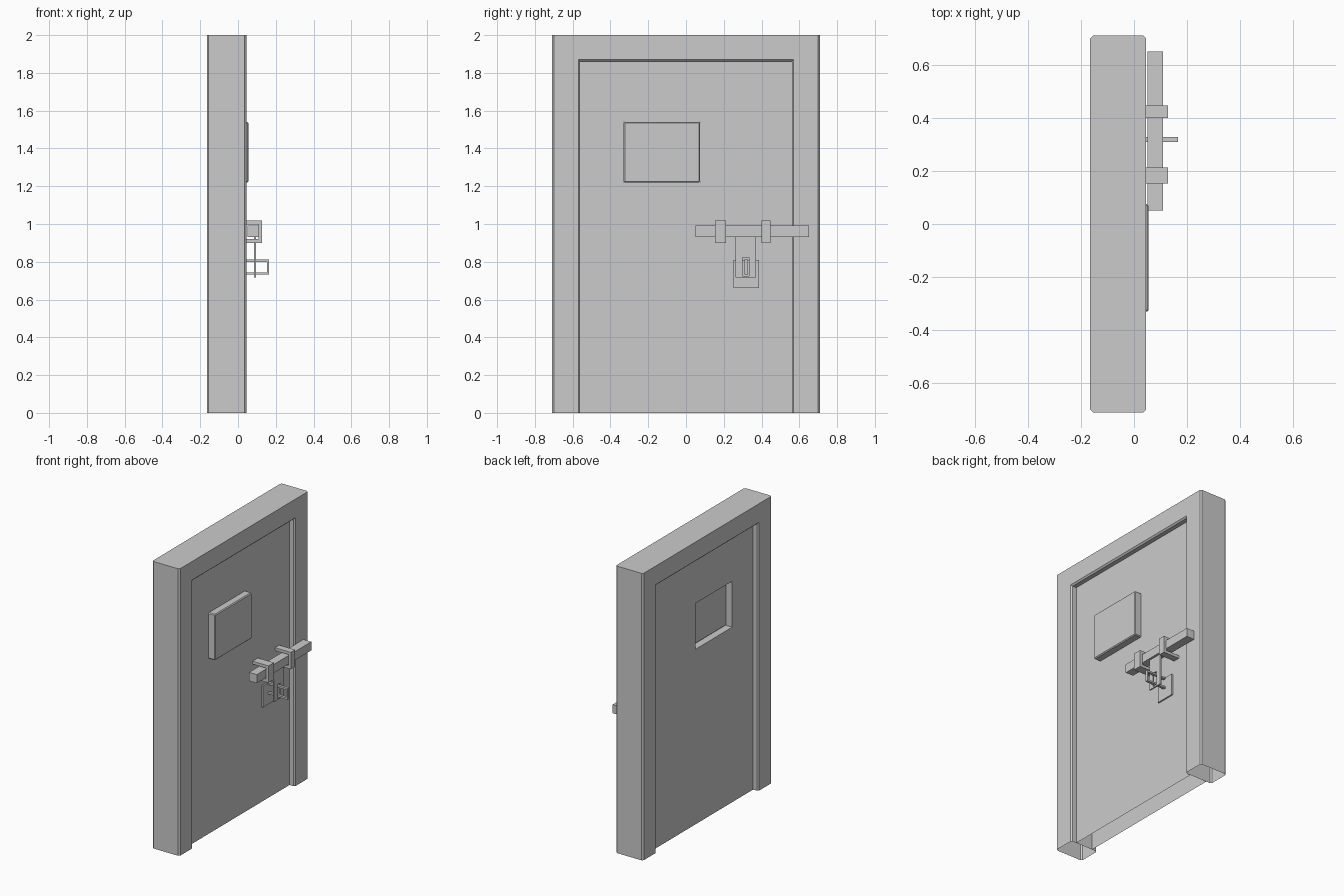
import bpy, bmesh

if "Cube" in bpy.data.objects:
    bpy.data.objects.remove(bpy.data.objects["Cube"])


def finish(name, bm):
    bmesh.ops.recalc_face_normals(bm, faces=bm.faces)
    mesh = bpy.data.meshes.new(name)
    bm.to_mesh(mesh)
    bm.free()
    ob = bpy.data.objects.new(name, mesh)
    bpy.context.collection.objects.link(ob)
    return ob


def rect(a0, a1, b0, b1):
    return [(a0, b0), (a1, b0), (a1, b1), (a0, b1)]


def prism(name, outline, y0, y1):
    """Extrude an (x, z) outline along y."""
    bm = bmesh.new()
    face = bm.faces.new([bm.verts.new((x, y0, z)) for x, z in outline])
    new = bmesh.ops.extrude_face_region(bm, geom=[face])["geom"]
    bmesh.ops.translate(bm, vec=(0, y1 - y0, 0),
                        verts=[v for v in new if isinstance(v, bmesh.types.BMVert)])
    return finish(name, bm)


def plate(name, x0, x1, outer, inner, open_bottom=False):
    """Flat slab across x with a rectangular hole; rects are in (y, z)."""
    bm = bmesh.new()
    loops = [[bm.verts.new((x, y, z)) for y, z in r]
             for x, r in ((x0, outer), (x0, inner), (x1, inner), (x1, outer))]
    for k in range(4):
        a, b = loops[k], loops[(k + 1) % 4]
        for i in range(4):
            if open_bottom and k == 3 and i == 0:
                continue
            j = (i + 1) % 4
            bm.faces.new((a[i], a[j], b[j], b[i]))
    return finish(name, bm)


def bracket(x0, x1, z0, z1, t):
    """Outline of a U open towards the door."""
    return [(x0, z0), (x1, z0), (x1, z1), (x0, z1),
            (x0, z1 - t), (x1 - t, z1 - t), (x1 - t, z0 + t), (x0, z0 + t)]


# Door frame: chamfered section (x, half width, height) swept up, over and down, open at the floor
B, F, c = -0.165, 0.045, 0.01
section = [(F, 0.57, 1.87), (F, 0.70, 2), (F - c, 0.71, 2), (B + c, 0.71, 2),
           (B, 0.70, 2), (B, 0.57, 1.87), (B + c, 0.56, 1.86), (F - c, 0.56, 1.86)]
bm = bmesh.new()
rings = [[bm.verts.new((x, s * y, z * up)) for x, y, z in section]
         for s, up in ((-1, 0), (-1, 1), (1, 1), (1, 0))]
for a, b in zip(rings, rings[1:]):
    for i in range(8):
        j = (i + 1) % 8
        bm.faces.new((a[i], a[j], b[j], b[i]))
finish("door_frame", bm)

# Door leaf with a viewing hatch opening
hatch_rect = rect(-0.33, 0.075, 1.22, 1.54)
plate("door_leaf", -0.125, 0.005, rect(-0.56, 0.56, 0, 1.86), hatch_rect, True)

# Hatch cover, standing proud in front and recessed behind
hatch = prism("hatch_cover", rect(-0.08, 0.055, 1.22, 1.54), -0.33, 0.075)
bev = hatch.modifiers.new("chamfer", "BEVEL")
bev.width, bev.segments = 0.006, 1

# Sliding bolt and its two guides
prism("sliding_bolt", rect(0.05, 0.11, 0.932, 0.992), 0.05, 0.65)
for i, (y0, y1) in enumerate(((0.153, 0.213), (0.40, 0.447))):
    prism(f"bolt_guide_{i + 1}", bracket(0.005, 0.128, 0.90, 1.018, 0.02), y0, y1)

# Hasp hanging from the bolt, with its staple and base plate
plate("hasp", 0.085, 0.095, rect(0.263, 0.37, 0.716, 0.935),
      rect(0.298, 0.334, 0.726, 0.823))
prism("staple", bracket(0.01, 0.165, 0.732, 0.811, 0.012), 0.309, 0.327)
prism("staple_base", rect(0.005, 0.015, 0.66, 0.81), 0.252, 0.387)
